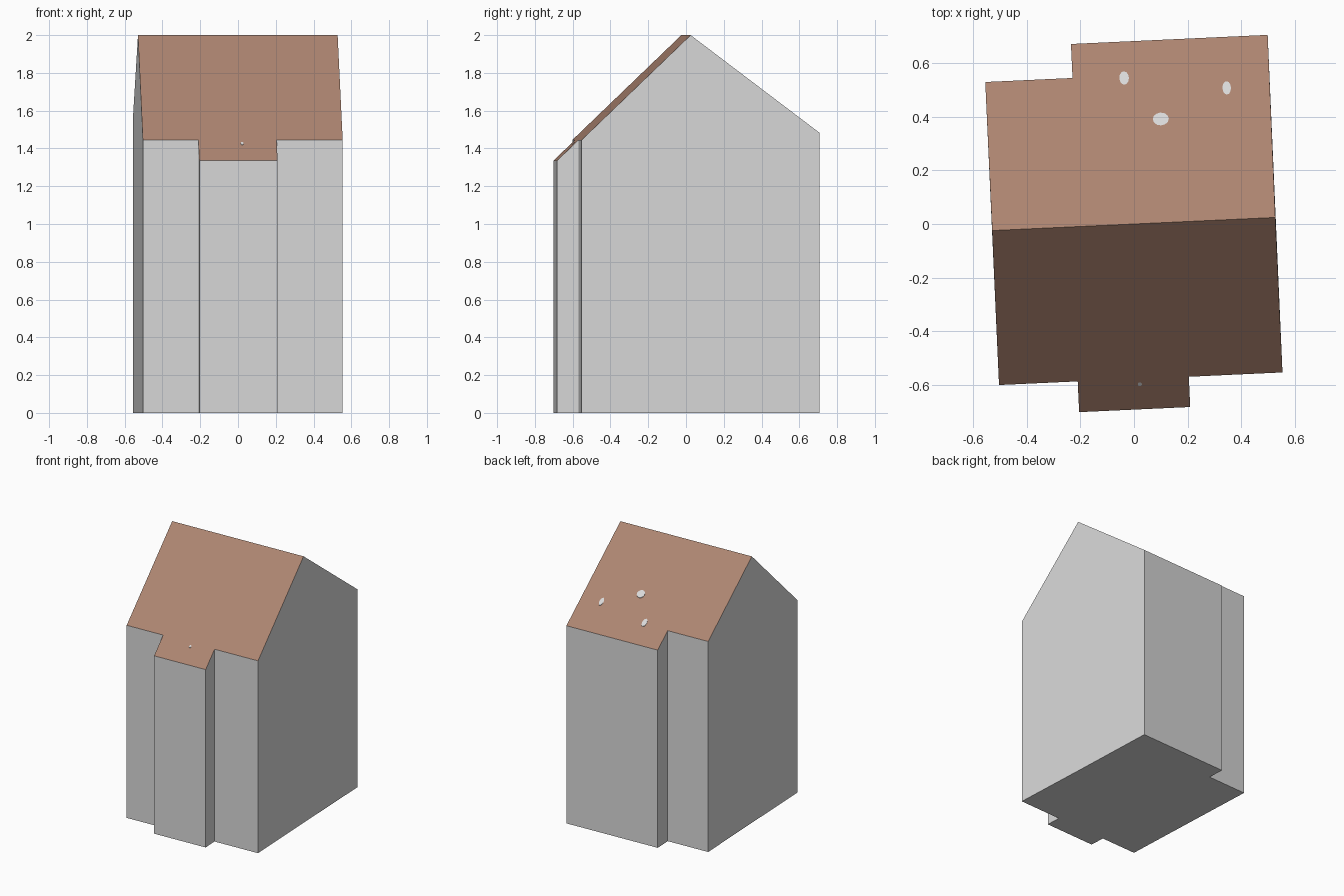
import bpy, bmesh, math

if "Cube" in bpy.data.objects:
    bpy.data.objects.remove(bpy.data.objects["Cube"])

TURN = math.radians(2.65)      # the house stands slightly turned
RIDGE = 2.0
FRONT_PITCH, BACK_PITCH = 0.961, 0.757


def roof_z(y):
    return RIDGE - (BACK_PITCH * y if y > 0 else -FRONT_PITCH * y)


def material(name, rgb):
    m = bpy.data.materials.new(name)
    m.diffuse_color = (*rgb, 1)
    m.use_nodes = True
    m.node_tree.nodes["Principled BSDF"].inputs["Base Color"].default_value = m.diffuse_color
    return m


wall_mat = material("light grey plaster", (0.695, 0.695, 0.695))
roof_mat = material("brown tile", (0.42, 0.235, 0.165))


def add_object(name, bm, mats):
    bmesh.ops.recalc_face_normals(bm, faces=bm.faces)
    bm.normal_update()
    me = bpy.data.meshes.new(name)
    for m in mats:
        me.materials.append(m)
    for f in bm.faces:
        if len(mats) > 1 and f.normal.z > 0.1:
            f.material_index = 1
    bm.to_mesh(me)
    bm.free()
    ob = bpy.data.objects.new(name, me)
    ob.rotation_euler.z = TURN
    bpy.context.collection.objects.link(ob)
    return ob


# House: footprint with a front bay and a stepped back, raised to the two roof slopes
footprint = [(-0.53, 0), (-0.531, -0.577), (-0.237, -0.577), (-0.237, -0.692),
             (0.178, -0.692), (0.178, -0.579), (0.528, -0.579), (0.528, 0),
             (0.531, 0.682), (-0.204, 0.682), (-0.204, 0.555), (-0.53, 0.555)]
bm = bmesh.new()
base = bm.faces.new([bm.verts.new((x, y, 0)) for x, y in footprint])
top = bmesh.ops.extrude_face_region(bm, geom=[base], use_keep_orig=True)["geom"]
top_verts = [g for g in top if isinstance(g, bmesh.types.BMVert)]
top_face = next(g for g in top if isinstance(g, bmesh.types.BMFace))
ridge = [v for v in top_verts if v.co.y == 0]
bmesh.utils.face_split(top_face, ridge[0], ridge[1])
for v in top_verts:
    v.co.z = roof_z(v.co.y)
# merge the flat gable halves
bmesh.ops.recalc_face_normals(bm, faces=bm.faces)
bm.normal_update()
gable_edges = [e for e in bm.edges if all(abs(v.co.y) < 1e-6 for v in e.verts)
               and abs(e.verts[0].co.z - e.verts[1].co.z) > 1]
bmesh.ops.dissolve_edges(bm, edges=gable_edges, use_verts=False)
add_object("house", bm, [wall_mat, roof_mat])

# Pale patches: thin plates lying on the roof slopes (world x, y, half sizes)
c, s = math.cos(TURN), math.sin(TURN)
for i, (wx, wy, rx, ry) in enumerate([(-0.037, 0.545, 0.018, 0.025),
                                      (0.1, 0.392, 0.03, 0.024),
                                      (0.346, 0.508, 0.016, 0.025),
                                      (0.022, -0.598, 0.008, 0.007)]):
    x, y = wx * c + wy * s, -wx * s + wy * c
    bm = bmesh.new()
    bmesh.ops.create_cone(bm, cap_ends=True, segments=12, radius1=1, radius2=1, depth=0.006)
    for v in bm.verts:
        px, py = x + v.co.x * rx, y + v.co.y * ry
        v.co = (px, py, roof_z(py) + v.co.z)
    add_object(f"roof_patch_{i + 1}", bm, [wall_mat])
